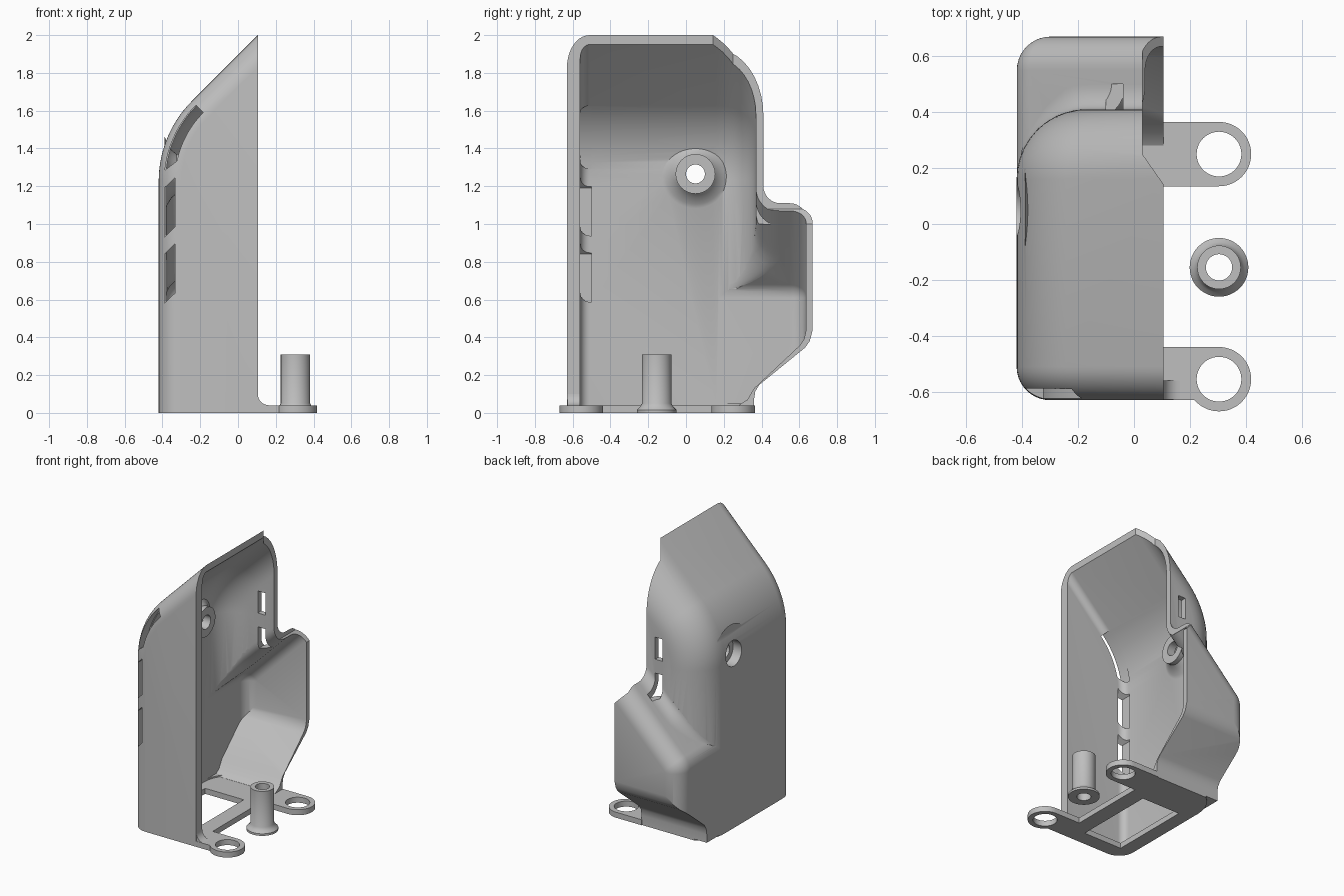
import bpy, bmesh
from math import sin, cos, radians, sqrt, pi, tan
from mathutils import Matrix

if "Cube" in bpy.data.objects:
    bpy.data.objects.remove(bpy.data.objects["Cube"])

grey = bpy.data.materials.new("plain_grey")
grey.use_nodes = True
grey.diffuse_color = (0.52, 0.52, 0.52, 1)
grey.node_tree.nodes["Principled BSDF"].inputs["Base Color"].default_value = (0.52, 0.52, 0.52, 1)


def finish(name, bm):
    mesh = bpy.data.meshes.new(name)
    bm.to_mesh(mesh)
    bm.free()
    mesh.materials.append(grey)
    ob = bpy.data.objects.new(name, mesh)
    bpy.context.collection.objects.link(ob)
    return ob


def loft_bm(sections):
    """Closed solid through rings of equal length."""
    bm = bmesh.new()
    rings = [[bm.verts.new(p) for p in s] for s in sections]
    for a, b in zip(rings, rings[1:]):
        for i in range(len(a)):
            j = (i + 1) % len(a)
            bm.faces.new((a[i], a[j], b[j], b[i]))
    bm.faces.new(rings[0])
    bm.faces.new(rings[-1])
    bmesh.ops.recalc_face_normals(bm, faces=bm.faces)
    return bm


def prism(name, pts, axis, lo, hi):
    place = {"x": lambda a, b, t: (t, a, b),
             "y": lambda a, b, t: (a, t, b),
             "z": lambda a, b, t: (a, b, t)}[axis]
    return finish(name, loft_bm([[place(a, b, t) for a, b in pts] for t in (lo, hi)]))


def lathe(name, profile, origin, along_x=False, n=48):
    """Solid of revolution from (radius, height) points."""
    bm = loft_bm([[(r * cos(2 * pi * i / n), r * sin(2 * pi * i / n), h) for i in range(n)]
                  for r, h in profile])
    if along_x:
        bm.transform(Matrix.Rotation(pi / 2, 4, "Y"))
    bm.transform(Matrix.Translation(origin))
    return finish(name, bm)


def boolean(target, others, op):
    for other in others:
        mod = target.modifiers.new("cut", "BOOLEAN")
        mod.operation, mod.object = op, other
        # take the first solver that gives a solid
        for solver in ("EXACT", "MANIFOLD", "FLOAT"):
            mod.solver = solver
            depsgraph = bpy.context.evaluated_depsgraph_get()
            if len(target.evaluated_get(depsgraph).data.vertices):
                break
        bpy.context.view_layer.objects.active = target
        bpy.ops.object.modifier_apply(modifier=mod.name)
        bpy.data.objects.remove(other)
    return target


def arc(cx, cy, r, a0, a1, n=12):
    return [(cx + r * cos(radians(a0 + (a1 - a0) * i / n)),
             cy + r * sin(radians(a0 + (a1 - a0) * i / n))) for i in range(n + 1)]


def box_pts(a0, a1, b0, b1):
    return [(a0, b0), (a1, b0), (a1, b1), (a0, b1)]


def hood(name, x, rise, r, z0, y0, y1, r0, r1, end):
    """Upright block with the roof z = x + rise; both outer long edges are rounded."""
    steps = [(y0 + r0 * (1 - cos(a)), r0 * (1 - sin(a))) for a in [i * pi / 20 for i in range(11)]] if r0 else [(y0, 0)]
    steps += [(y1 - r1 * (1 - sin(a)), r1 * (1 - cos(a))) for a in [i * pi / 20 for i in range(11)]]
    if r0:
        steps = [(y0 + r0 * (1 - sin(a)), r0 * (1 - cos(a)))
                 for a in [i * pi / 20 for i in range(10, -1, -1)]] + steps[11:]
    sections = []
    for y, inset in steps:
        xi, top, ri = x + inset, rise - sqrt(2) * inset, r - inset
        pts = [(end, z0), (xi, z0)] + arc(xi + ri, xi + top - ri * tan(pi / 8), ri, 180, 135, 14)
        sections.append([(a, y, b) for a, b in pts + [(end, end + top)]])
    return finish(name, loft_bm(sections))


def valley(name, x0, corner_r, rise, r):
    """Concave blend where the side bulge's roof meets the rounded wall."""
    sections = []
    for i in range(25):
        x = x0 + (0.35 - x0) * i / 24
        dx = min(0, x + 0.17)
        y = 0.16 + sqrt(max(corner_r ** 2 - dx ** 2, 0.0004))
        k = r * min(1, (x + 0.43) / 0.2)
        z = x + rise
        curve = arc(y + k, z + k, k, 180, 270, 8)
        sections.append([(x, a, b) for a, b in
                         [(y - 0.02, z - 0.02), (y - 0.02, z + k)] + curve + [(y + k, z - 0.02)]])
    return finish(name, loft_bm(sections))


# outer form: tall hood plus side bulge, undercut towards the base
shell = hood("case_shell", -0.42, 1.895, 0.6, 0, -0.63, 0.41, 0.12, 0.25, 0.4)
boolean(shell, [hood("bulge", -0.419, 1.08, 0.14, 0.01, -0.2, 0.67, 0, 0.12, 0.41),
                valley("blend", -0.405, 0.25, 1.08, 0.09)], "UNION")
under = [(0.36, -0.2), (0.36, 0.07), (0.367, 0.115), (0.39, 0.15), (0.63, 0.345),
         (0.655, 0.38), (0.671, 0.44), (1, 0.44), (1, -0.2)]
boolean(shell, [prism("undercut", under, "x", -1, 1),
                prism("open_side", box_pts(-2, 2, -1, 3), "x", 0.105, 1)], "DIFFERENCE")

# hollow
hollow = hood("hollow", -0.382, 1.845, 0.56, 0.04, -0.56, 0.37, 0.05, 0.21, 0.42)
boolean(hollow, [hood("bulge_hollow", -0.381, 1.03, 0.1, 0.05, -0.2, 0.635, 0, 0.085, 0.43),
                 valley("blend_hollow", -0.37, 0.21, 1.03, 0.13)], "UNION")
under_in = [(0.28, -0.2), (0.28, 0.041), (0.325, 0.07), (0.36, 0.13), (0.60, 0.355),
            (0.625, 0.39), (0.636, 0.44), (1, 0.44), (1, -0.2)]
boolean(hollow, [prism("hollow_undercut", under_in, "x", -1, 1)], "DIFFERENCE")
boolean(shell, [hollow], "DIFFERENCE")

# rim set back along the upper rear edge
step = [(1.0, 0.106), (1.08, 0.03), (3, 0.03)]
rim_cut = finish("rim_cut", loft_bm([[(0.107, 0.14, z), (x, 0.25, z), (x, 1, z), (1, 1, z), (1, 0.14, z)]
                                     for z, x in step]))
boolean(shell, [rim_cut], "DIFFERENCE")

# screw boss inside the wall with a flared foot
boss = lathe("boss", [(0.2, -0.39), (0.16, -0.372), (0.125, -0.35), (0.105, -0.325), (0.105, -0.29)],
             (0, 0.05, 1.265), True)
boolean(shell, [boss], "UNION")
cuts = [lathe("screw_hole", [(0.05, -0.6), (0.05, 0)], (0, 0.05, 1.265), True),
        lathe("counterbore", [(0.09, -0.6), (0.09, -0.35)], (0, 0.05, 1.265), True)]

# front corner slots, the top one following the curve
curved = arc(0.18, 1.226, 0.57, 174, 135) + arc(0.18, 1.226, 0.515, 135, 168)
cuts.append(prism("curved_slot", curved, "y", -0.8, -0.5))
for z in (0.58, 0.93):
    slot = [(-0.39, z), (-0.333, z + 0.055), (-0.333, z + 0.315), (-0.39, z + 0.26)]
    cuts.append(prism("corner_slot", slot, "y", -0.8, -0.5))

# rear wall slots and floor window
for z in (1.08, 1.34):
    cuts.append(prism("rear_slot", box_pts(-0.1, -0.04, z - 0.08, z + 0.08), "y", 0.3, 0.5))
cuts.append(prism("floor_window", box_pts(-0.32, -0.01, -0.52, 0.08), "z", -0.1, 0.06))
boolean(shell, cuts, "DIFFERENCE")

# mounting lugs
parts = [shell]
for name, cy, drop, start in (("front_lug", -0.555, 0.075, -139.3), ("rear_lug", 0.25, 0.115, -90)):
    outline = [(0.1, cy - drop)] + arc(0.304, cy, 0.115, start, 90, 32) + [(0.1, cy + 0.115)]
    lug = prism(name, outline, "z", 0, 0.04)
    boolean(lug, [lathe("lug_hole", [(0.08, -0.1), (0.08, 0.1)], (0.304, cy, 0))], "DIFFERENCE")
    parts.append(lug)

# small curved gusset at the foot of the front wall
gusset = [(0.1, 0.035), (0.1, 0.1)] + arc(0.165, 0.1, 0.06, 180, 270, 8) + [(0.165, 0.035)]
parts.append(prism("front_gusset", gusset, "y", -0.628, -0.56))

# free standing spacer
spacer = lathe("spacer", [(0.105, 0), (0.105, 0.015), (0.09, 0.03), (0.078, 0.05), (0.078, 0.31)],
               (0.304, -0.155, 0))
boolean(spacer, [lathe("spacer_bore", [(0.047, -0.1), (0.047, 0.5)], (0.304, -0.155, 0))], "DIFFERENCE")
parts.append(spacer)

for ob in parts:
    bpy.ops.object.select_all(action="DESELECT")
    ob.select_set(True)
    bpy.context.view_layer.objects.active = ob
    bpy.ops.object.shade_smooth_by_angle(angle=radians(32))
